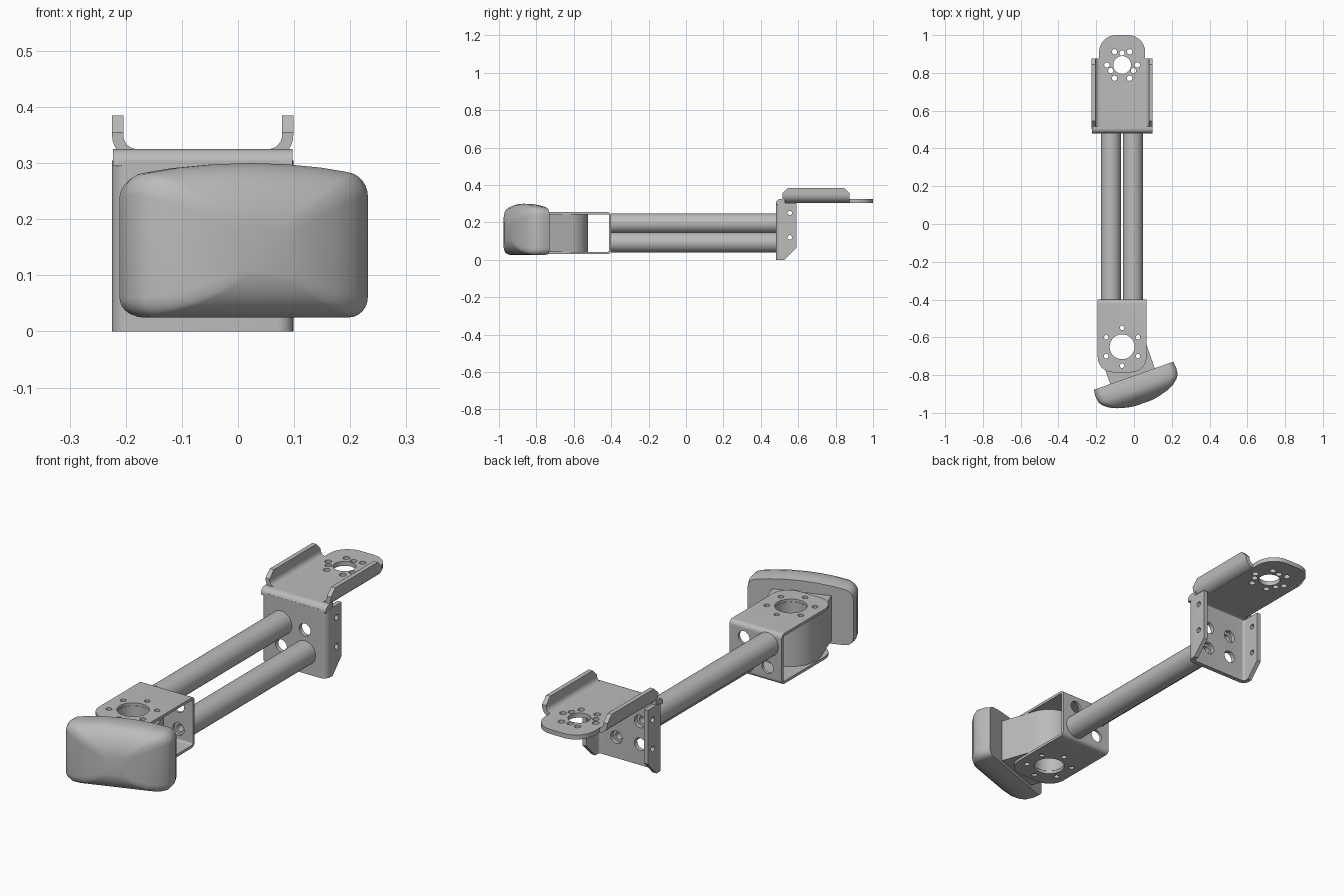
import bpy, bmesh, math
from mathutils import Vector, Matrix

cube = bpy.data.objects.get("Cube")
if cube:
    bpy.data.objects.remove(cube, do_unlink=True)

grey = bpy.data.materials.new("brushed grey")
grey.use_nodes = True
grey.diffuse_color = (0.5, 0.5, 0.5, 1)
grey.node_tree.nodes["Principled BSDF"].inputs["Base Color"].default_value = (0.5, 0.5, 0.5, 1)

X, Y, Z = Vector((1, 0, 0)), Vector((0, 1, 0)), Vector((0, 0, 1))
CX = -0.063            # centre line of the arm
PIVOT = (CX, -0.65)    # swivel axis
TUBES = [(CX - 0.06, 0.195), (CX + 0.057, 0.093)]
PLATE_HOLES = [(x, z) for x in (CX - 0.06, CX + 0.057) for z in (0.093, 0.195)]


def rounded(corners, steps=8):
    """Outline from (a, b, radius) corners."""
    pts, n = [], len(corners)
    for i, (a, b, r) in enumerate(corners):
        c = Vector((a, b))
        if r == 0:
            pts.append(c)
            continue
        d1 = (Vector(corners[i - 1][:2]) - c).normalized()
        d2 = (Vector(corners[(i + 1) % n][:2]) - c).normalized()
        for k in range(steps + 1):
            t = math.pi / 2 * k / steps
            pts.append(c + r * d1 * (1 - math.sin(t)) + r * d2 * (1 - math.cos(t)))
    return pts


def channel(w, h, t, r):
    """U-shaped sheet section: half width, depth, thickness, outer radius."""
    i = w - t
    return rounded([(w, h, 0), (w, 0, r), (-w, 0, r), (-w, h, 0),
                    (-i, h, 0), (-i, t, r - t), (i, t, r - t), (i, h, 0)])


def finish(name, bm):
    bmesh.ops.recalc_face_normals(bm, faces=bm.faces)
    me = bpy.data.meshes.new(name)
    bm.to_mesh(me)
    bm.free()
    me.materials.append(grey)
    ob = bpy.data.objects.new(name, me)
    bpy.context.collection.objects.link(ob)
    return ob


def prism(name, pts, origin, u, v, sweep):
    bm = bmesh.new()
    o = Vector(origin)
    face = bm.faces.new([bm.verts.new(o + u * a + v * b) for a, b in pts])
    ext = bmesh.ops.extrude_face_region(bm, geom=[face])
    moved = [g for g in ext["geom"] if isinstance(g, bmesh.types.BMVert)]
    bmesh.ops.translate(bm, verts=moved, vec=sweep)
    return finish(name, bm)


def rods(name, items, axis, length):
    """Cylinders given as (centre, radius), all along one axis."""
    bm = bmesh.new()
    turn = Z.rotation_difference(axis).to_matrix().to_4x4()
    for c, r in items:
        bmesh.ops.create_cone(bm, cap_ends=True, segments=32, radius1=r, radius2=r,
                              depth=length, matrix=Matrix.Translation(c) @ turn)
    return finish(name, bm)


def carve(ob, cutter, op="DIFFERENCE"):
    cutter.hide_render = True
    m = ob.modifiers.new("cut", "BOOLEAN")
    m.object, m.operation, m.solver = cutter, op, "EXACT"
    bpy.context.view_layer.objects.active = ob
    bpy.ops.object.modifier_apply(modifier=m.name)
    bpy.data.objects.remove(cutter, do_unlink=True)


def trim(ob, pts, origin, u, v, sweep):
    carve(ob, prism("trim", pts, origin, u, v, sweep), "INTERSECT")


def tube_holes(y, radius):
    return rods("cutter", [((x, y, z), radius) for x, z in PLATE_HOLES], Y, 0.1)


parts = []

# Rear upright: bent plate with two drilled side flanges, chamfered at the foot
upright = prism("rear_upright", channel(0.1615, 0.11, 0.02, 0.03), (CX, 0.48, 0), X, Y, Z * 0.305)
trim(upright, rounded([(0.4, -0.1, 0), (0.4, 0.4, 0), (0.59, 0.4, 0), (0.59, 0.065, 0),
                       (0.527, 0, 0), (0.527, -0.1, 0)]), (-1, 0, 0), Y, Z, X * 2)
carve(upright, tube_holes(0.49, 0.028))
carve(upright, rods("cutter", [((CX, 0.555, z), 0.012) for z in (0.12, 0.25)], X, 1))
parts.append(upright)

# Bend joining the upright to the top plate
bend = prism("rear_bend", rounded([(0.48, 0.295, 0), (0.48, 0.325, 0.025), (0.53, 0.325, 0),
                                   (0.53, 0.305, 0), (0.5, 0.305, 0.005), (0.5, 0.295, 0)]),
             (CX - 0.16, 0, 0), Y, Z, X * 0.32)
parts.append(bend)

# Top tray with upturned, chamfered edges
tray = prism("top_tray", channel(0.1615, 0.08, 0.02, 0.045), (CX, 0.515, 0.305), X, Z, Y * 0.36)
trim(tray, rounded([(0.515, 0.2, 0), (0.875, 0.2, 0), (0.875, 0.355, 0), (0.845, 0.385, 0),
                    (0.545, 0.385, 0), (0.515, 0.355, 0)]), (-1, 0, 0), Y, Z, X * 2)

# Rounded mounting tongue, drilled with a ring of holes
tongue = prism("mounting_tongue", rounded([(-0.122, 0.52, 0), (0.122, 0.52, 0), (0.122, 1, 0.09),
                                           (-0.122, 1, 0.09)]), (CX, 0, 0.305), X, Y, Z * 0.02)
ring = [(0, 0.063), (0.04, 0.07), (0.081, 0), (0.06, -0.03), (0.04, -0.07)]
spots = [(s * a, b) for a, b in ring for s in ((1, -1) if a else (1,))]


def tongue_cutter():
    holes = [((CX, 0.842, 0.31), 0.047)]
    return rods("cutter", holes + [((CX + a, 0.842 + b, 0.31), 0.014) for a, b in spots], Z, 0.1)


for ob in (tray, tongue):
    carve(ob, tongue_cutter())
    parts.append(ob)

# Two diagonal hollow tubes
for side, (x, z) in zip(("right", "left"), TUBES):
    tube = rods(side + "_tube", [((x, 0.041, z), 0.053)], Y, 0.882)
    carve(tube, rods("cutter", [((x, 0.041, z), 0.016)], Y, 1))
    parts.append(tube)

# Front fork: U-shaped bracket with rounded ends
fork = prism("front_fork", channel(0.1125, 0.385, 0.012, 0.02), (CX - 0.129, -0.4, 0.1425),
             Z, -Y, X * 0.258)
trim(fork, rounded([(-0.129, -0.3, 0), (0.129, -0.3, 0), (0.129, -0.785, 0.08),
                    (-0.129, -0.785, 0.08)]), (CX, 0, -1), X, Y, Z * 2)
carve(fork, tube_holes(-0.4, 0.028))

# Swivel block between the fork plates, turned towards the left
turn = Matrix.Translation((*PIVOT, 0)) @ Matrix.Rotation(math.radians(19.5), 4, "Z")
block = prism("swivel_block", rounded([(-0.125, -0.175, 0), (0.125, -0.175, 0),
                                       (0.125, 0.125, 0.125), (-0.125, 0.125, 0.125)], 16),
              (0, 0, 0.043), X, Y, Z * 0.199)
block.data.transform(turn)

# Pivot bore and screw circle through fork and block
screws = [(0, 0.1), (0, -0.1)] + [(a, b) for a in (-0.084, 0.084) for b in (-0.05, 0.05)]
for ob in (fork, block):
    holes = [((*PIVOT, 0.14), 0.066)]
    holes += [((PIVOT[0] + a, PIVOT[1] + b, 0.14), 0.012) for a, b in screws]
    carve(ob, rods("cutter", holes, Z, 0.5))
    parts.append(ob)

# Crowned bumper pad, lofted from the flat back to the domed front
# (depth, half width, bottom, top, corner radius)
sections = [(-0.165, 0.222, 0.028, 0.293, 0.035), (-0.2, 0.227, 0.025, 0.299, 0.036),
            (-0.238, 0.222, 0.025, 0.3, 0.036), (-0.258, 0.207, 0.028, 0.294, 0.034),
            (-0.28, 0.18, 0.036, 0.28, 0.03), (-0.298, 0.14, 0.05, 0.255, 0.025),
            (-0.312, 0.09, 0.072, 0.225, 0.02), (-0.319, 0.045, 0.1, 0.19, 0.012)]
bm = bmesh.new()
loops = []
for depth, hw, lo, hi, r in sections:
    def crown(f):
        return hi - 0.1 * hw * f * f
    corners = [(-hw, lo, r), (hw, lo, r), (hw, crown(1), r)]
    corners += [(hw * f, crown(f), 0) for f in (0.6, 0.3, 0, -0.3, -0.6)]
    corners.append((-hw, crown(1), r))
    loops.append([bm.verts.new((a + 0.006, depth, b)) for a, b in rounded(corners, 6)])
for one, two in zip(loops, loops[1:]):
    for i in range(len(one)):
        bm.faces.new((one[i - 1], one[i], two[i], two[i - 1]))
bm.faces.new(loops[0])
bm.faces.new(loops[-1])
pad = finish("bumper_pad", bm)
pad.data.transform(turn)
parts.append(pad)

# Smooth curved surfaces, keep edges sharp
bpy.ops.object.select_all(action="DESELECT")
for ob in parts:
    ob.select_set(True)
bpy.context.view_layer.objects.active = pad
bpy.ops.object.shade_smooth_by_angle(angle=math.radians(35))
